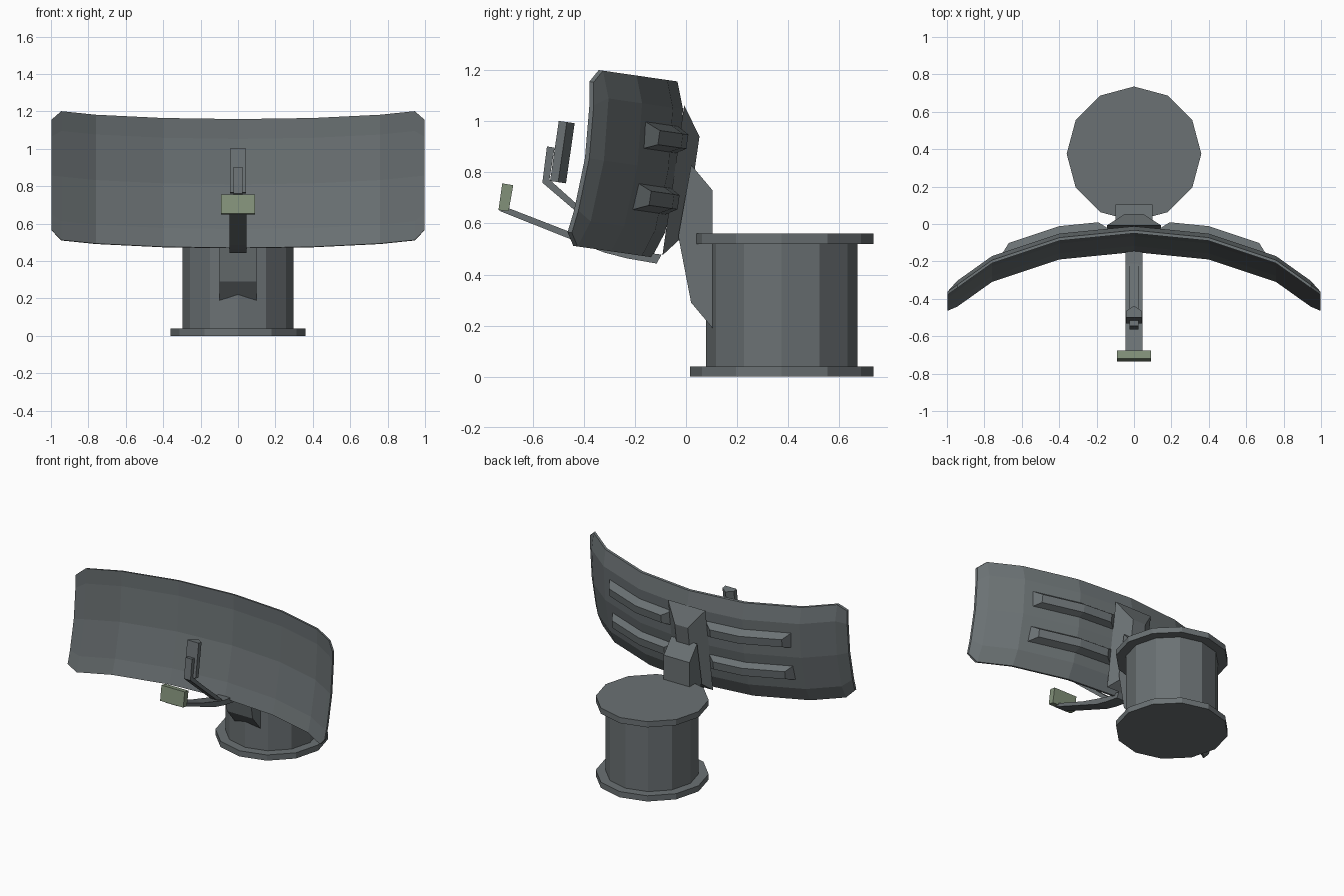
import bpy, bmesh, math
from mathutils import Matrix, Vector

if "Cube" in bpy.data.objects:
    bpy.data.objects.remove(bpy.data.objects["Cube"])

def material(name, col):
    m = bpy.data.materials.new(name)
    m.diffuse_color = (*col, 1)
    m.use_nodes = True
    m.node_tree.nodes["Principled BSDF"].inputs["Base Color"].default_value = m.diffuse_color
    return m

GREY = material("steel grey", (0.145, 0.165, 0.172))
GREEN = material("dull green", (0.225, 0.285, 0.195))

# Frame of the tilted antenna: x across, y towards the back, z up the dish
TILT = Matrix.Translation((0, 0, 0.8)) @ Matrix.Rotation(math.radians(-8.25), 4, 'X')

def finish(name, bm, mat=GREY, matrix=None):
    if matrix:
        bm.transform(matrix)
    bmesh.ops.recalc_face_normals(bm, faces=bm.faces[:])
    me = bpy.data.meshes.new(name)
    bm.to_mesh(me)
    bm.free()
    me.materials.append(mat)
    ob = bpy.data.objects.new(name, me)
    bpy.context.collection.objects.link(ob)
    return ob

def loft(name, rings, mat=GREY, matrix=None):
    """Closed skin through rings of equal length, capped at both ends."""
    bm = bmesh.new()
    vs = [[bm.verts.new(p) for p in r] for r in rings]
    n = len(rings[0])
    for a, b in zip(vs, vs[1:]):
        for i in range(n):
            j = (i + 1) % n
            bm.faces.new((a[i], a[j], b[j], b[i]))
    bm.faces.new(vs[0])
    bm.faces.new(vs[-1])
    return finish(name, bm, mat, matrix)

def side_prism(name, profile, half, mat=GREY):
    """Extrude a (y, z) profile across x."""
    return loft(name, [[(x, y, z) for y, z in profile] for x in (-half, half)], mat)

def drum(name, radius, z0, z1):
    ang = [math.tau * i / 12 for i in range(12)]
    return loft(name, [[(radius * math.sin(a), 0.375 + radius * math.cos(a), z)
                        for a in ang] for z in (z0, z1)])

# Pedestal
drum("pedestal_drum", 0.297, 0.02, 0.54)
drum("bottom_flange", 0.36, 0.0, 0.04)
drum("top_flange", 0.36, 0.52, 0.56)
side_prism("mount_bracket", [(0.02, 0.83), (0.104, 0.73), (0.104, 0.19),
                             (0.02, 0.29), (-0.03, 0.55)], 0.1)

# Dish: front surface depth as a function of x, bowed along the height
CURVE = [(0, -0.066), (0.4, -0.106), (0.76, -0.228), (0.945, -0.361), (0.997, -0.40)]

def depth(x, h):
    x = abs(x)
    for (x0, d0), (x1, d1) in zip(CURVE, CURVE[1:]):
        if x <= x1:
            break
    return d0 + (d1 - d0) * (x - x0) / (x1 - x0) - 0.29 * h * h

rings = []
for x in [-c[0] for c in CURVE[:0:-1]] + [c[0] for c in CURVE]:
    tip = abs(x) > 0.97
    top = 0.298 if tip else 0.348
    hs = [top * f for f in (-1, -0.7, 0, 0.7, 1)]
    front = [(x, depth(x, h), h) for h in hs]
    back = [(x, depth(x, h) + (0.017 if tip or abs(h) == top else 0.036), h) for h in hs]
    rings.append(front + back[::-1])
loft("dish", rings, matrix=TILT)

# Four tapered ribs on the back
for side, sname in ((-1, "left"), (1, "right")):
    for hc, hname in ((0.12, "upper"), (-0.12, "lower")):
        rib = []
        for xb, xt in ((0.12, 0.19), (0.4, 0.4), (0.71, 0.67)):
            rib.append([(side * x, depth(x, hc) + off, hc + w) for x, off, w in
                        ((xb, 0.02, -0.058), (xb, 0.02, 0.058),
                         (xt, 0.077, 0.028), (xt, 0.077, -0.028))])
        loft(f"{hname}_{sname}_rib", rib, matrix=TILT)

# Central block on the back, sloped on all sides
loft("back_spine", [[(-w, d, lo), (w, d, lo), (w, d, hi), (-w, d, hi)]
                    for w, d, lo, hi in ((0.145, -0.045, -0.335, 0.26),
                                         (0.05, 0.032, -0.24, 0.147))], matrix=TILT)

# Feed arm under the dish with its receiver box
side_prism("feed_arm", [(-0.733, 0.65), (-0.32, 0.486), (-0.23, 0.463), (-0.115, 0.443),
                        (-0.096, 0.478), (-0.22, 0.495), (-0.45, 0.565), (-0.695, 0.66)], 0.045)
side_prism("receiver_box", [(-0.72, 0.757), (-0.677, 0.75), (-0.695, 0.648),
                            (-0.735, 0.653)], 0.09, GREEN)

# Secondary feed: cranked strut and a wedge-backed horn
side_prism("feed_strut", [(-0.545, 0.902), (-0.515, 0.897), (-0.535, 0.772), (-0.43, 0.678),
                          (-0.19, 0.475), (-0.22, 0.468), (-0.44, 0.655), (-0.563, 0.76)], 0.025)
section = [(-0.044, -0.03), (0.044, -0.03), (0.044, 0.002), (0, 0.033), (-0.044, 0.002)]
loft("feed_horn", [[(x, y, z) for x, y in section] for z in (-0.119, 0.119)],
     matrix=Matrix.Translation(Vector((0, -0.486, 0.08))) @ TILT)
